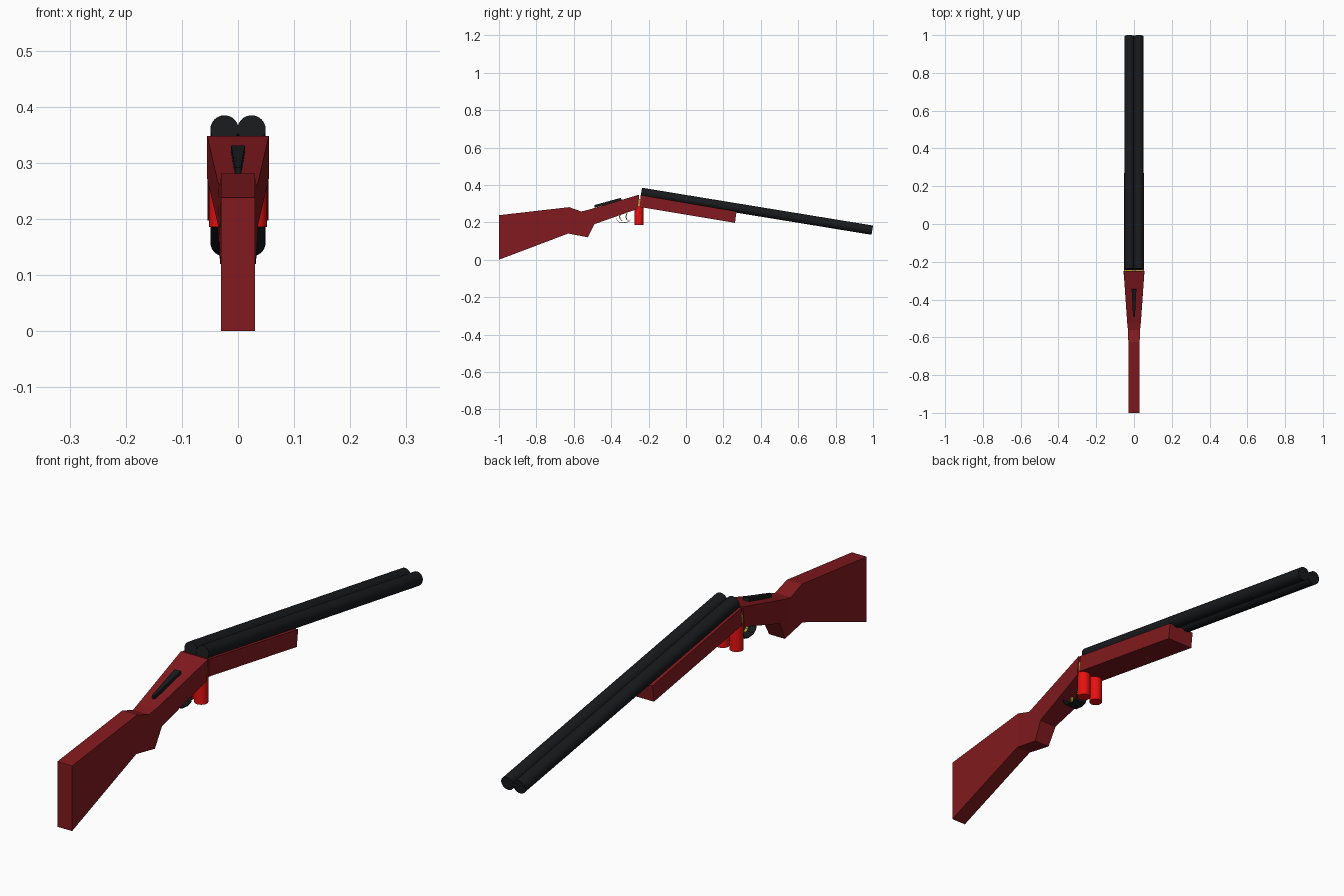
import bpy, bmesh, math
from mathutils import Vector

if "Cube" in bpy.data.objects:
    bpy.data.objects.remove(bpy.data.objects["Cube"])


def mat(name, r, g, b):
    m = bpy.data.materials.new(name)
    m.diffuse_color = (r, g, b, 1)
    m.use_nodes = True
    m.node_tree.nodes["Principled BSDF"].inputs["Base Color"].default_value = m.diffuse_color
    return m


WOOD = mat("red_wood", 0.22, 0.01, 0.013)
STEEL = mat("black_steel", 0.009, 0.01, 0.012)
RED = mat("shell_red", 0.8, 0.005, 0.005)
BRASS = mat("brass", 0.45, 0.38, 0.02)


def loft(name, stations, material):
    """Rectangular sections: (y_top, z_top, y_bottom, z_bottom, half_width)."""
    bm = bmesh.new()
    rings = [[bm.verts.new(p) for p in ((-w, yt, zt), (w, yt, zt), (w, yb, zb), (-w, yb, zb))]
             for yt, zt, yb, zb, w in stations]
    for a, b in zip(rings, rings[1:]):
        for i in range(4):
            j = (i + 1) % 4
            bm.faces.new((a[i], a[j], b[j], b[i]))
    bm.faces.new(rings[0])
    bm.faces.new(rings[-1])
    bmesh.ops.recalc_face_normals(bm, faces=bm.faces)
    me = bpy.data.meshes.new(name)
    bm.to_mesh(me)
    bm.free()
    me.materials.append(material)
    ob = bpy.data.objects.new(name, me)
    bpy.context.collection.objects.link(ob)
    return ob


def rod(name, start, end, radius, material):
    a, b = Vector(start), Vector(end)
    bpy.ops.mesh.primitive_cylinder_add(vertices=32, radius=radius, depth=(b - a).length,
                                        location=(a + b) / 2)
    ob = bpy.context.object
    ob.name = name
    ob.rotation_euler = (b - a).to_track_quat('Z', 'Y').to_euler()
    ob.data.materials.append(material)
    bpy.ops.object.shade_smooth_by_angle(angle=math.radians(35))
    return ob


def strip(name, path, half_width, thickness, material):
    """Thin bent strip that follows a side-view path."""
    return loft(name, [(y, z + thickness, y, z, half_width) for y, z in path], material)


# Butt, grip and receiver
loft("stock", [
    (-1.0, 0.238, -1.0, 0.0, 0.03),
    (-0.625, 0.281, -0.63, 0.14, 0.03),
    (-0.56, 0.258, -0.525, 0.12, 0.032),
    (-0.525, 0.266, -0.49, 0.19, 0.036),
    (-0.25, 0.348, -0.258, 0.272, 0.055),
], WOOD)

# Fore-end under the dropped barrels
loft("fore_end", [
    (-0.243, 0.346, -0.246, 0.282, 0.054),
    (0.27, 0.258, 0.262, 0.197, 0.054),
], WOOD)

# Barrels and loose shells, one per side
for side, s in (("left", -1), ("right", 1)):
    rod(side + "_barrel", (s * 0.0242, -0.239, 0.36), (s * 0.0242, 0.996, 0.158), 0.025, STEEL)
    x = s * 0.028
    rod(side + "_shell", (x, -0.252, 0.186), (x, -0.252, 0.288), 0.0235, RED)
    rod(side + "_shell_base", (x, -0.252, 0.288), (x, -0.252, 0.325), 0.024, BRASS)

# Opening lever on top of the receiver
loft("top_lever", [
    (-0.49, 0.292, -0.488, 0.279, 0.005),
    (-0.348, 0.331, -0.344, 0.316, 0.0125),
], STEEL)

# Trigger guard and two triggers
strip("trigger_guard", [(-0.376, 0.24), (-0.372, 0.215), (-0.358, 0.2), (-0.325, 0.197),
                        (-0.305, 0.202), (-0.297, 0.218)], 0.024, 0.003, STEEL)
for name, y in (("rear_trigger", -0.352), ("front_trigger", -0.318)):
    loft(name, [(y + dy, z, y + dy + 0.005, z, 0.005)
                for dy, z in ((0.0, 0.25), (-0.006, 0.23), (-0.002, 0.216), (0.008, 0.208))], BRASS)
